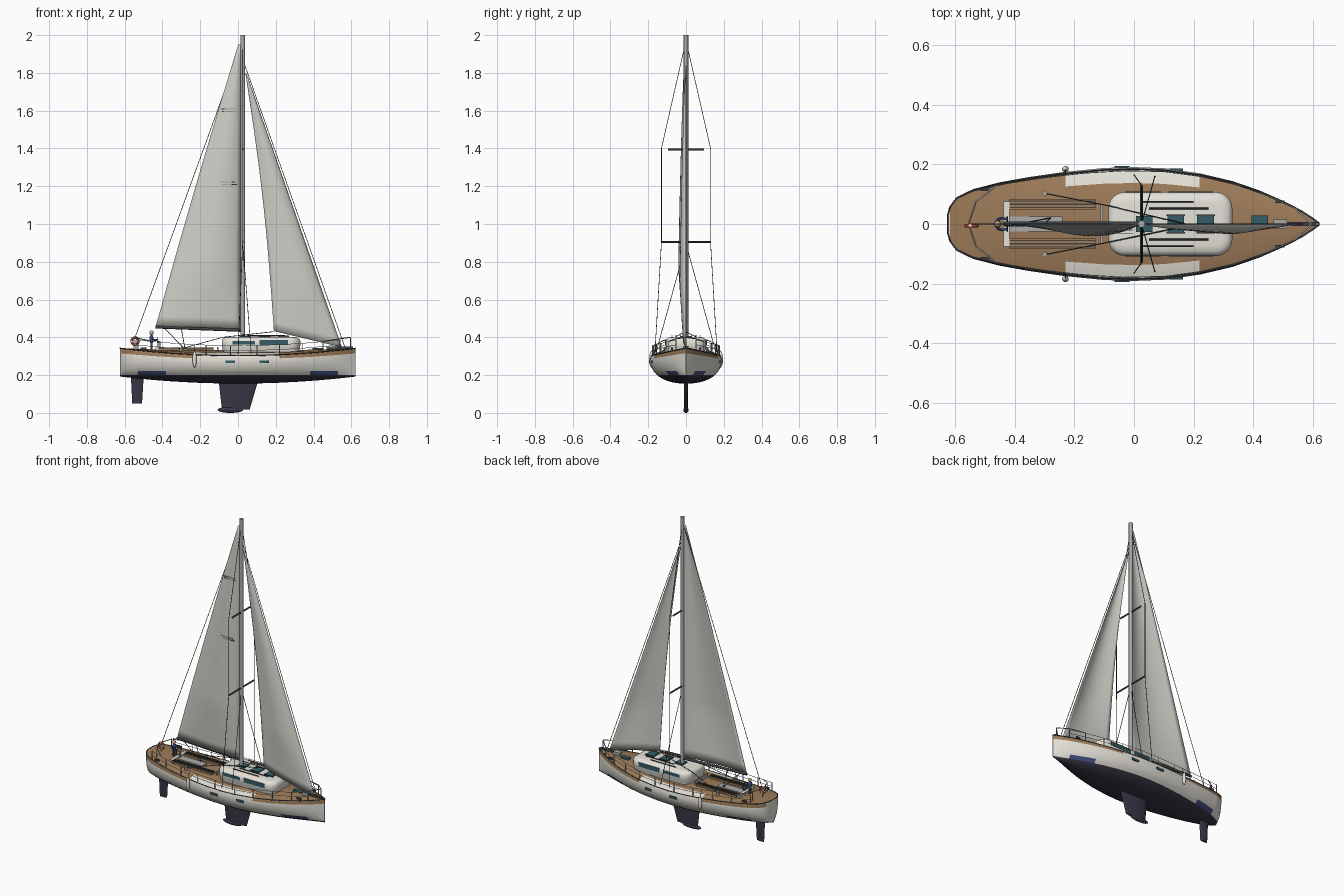
import bpy, bmesh, math
from mathutils import Vector, Matrix

if "Cube" in bpy.data.objects:
    bpy.data.objects.remove(bpy.data.objects["Cube"])

def mat(name, r, g, b):
    m = bpy.data.materials.new(name)
    m.diffuse_color = (r, g, b, 1)
    m.use_nodes = True
    m.node_tree.nodes["Principled BSDF"].inputs["Base Color"].default_value = m.diffuse_color
    return m

WHITE = mat("hull white", .78, .76, .69)
SAIL = mat("sail cloth", .62, .62, .57)
TEAK = mat("teak brown", .34, .20, .10)
NAVY = mat("bottom paint", .042, .036, .06)
BLUE = mat("deep blue", .06, .085, .24)
GLASS = mat("teal glass", .035, .11, .14)
DARK = mat("dark fittings", .05, .055, .06)
METAL = mat("light metal", .40, .41, .40)
RED = mat("buoy red", .40, .05, .035)
SKIN = mat("skin tan", .58, .42, .24)

def finish(name, bm, *mats, smooth=True, angle=35):
    bmesh.ops.recalc_face_normals(bm, faces=bm.faces[:])
    me = bpy.data.meshes.new(name)
    bm.to_mesh(me)
    bm.free()
    for m in mats:
        me.materials.append(m)
    ob = bpy.data.objects.new(name, me)
    bpy.context.collection.objects.link(ob)
    if smooth:
        bpy.ops.object.select_all(action='DESELECT')
        ob.select_set(True)
        bpy.context.view_layer.objects.active = ob
        bpy.ops.object.shade_smooth_by_angle(angle=math.radians(angle))
    return ob

def loft(bm, rings, cap=True):
    vs = [[bm.verts.new(p) for p in r] for r in rings]
    n = len(vs[0])
    for a, b in zip(vs, vs[1:]):
        for i in range(n):
            bm.faces.new((a[i], a[(i + 1) % n], b[(i + 1) % n], b[i]))
    if cap:
        bm.faces.new(vs[0])
        bm.faces.new(vs[-1])

def boxes(name, items, m):
    """items: (centre, size) pairs joined in one object"""
    bm = bmesh.new()
    for c, s in items:
        bmesh.ops.create_cube(bm, size=1, matrix=Matrix.Translation(c) @ Matrix.Diagonal((*s, 1)))
    return finish(name, bm, m, smooth=False)

def tubes(name, paths, r, m, n=6):
    """round bars between consecutive points"""
    bm = bmesh.new()
    for path in paths:
        for a, b in zip(path, path[1:]):
            a, b = Vector(a), Vector(b)
            d = b - a
            M = Matrix.Translation((a + b) / 2) @ d.to_track_quat('Z', 'Y').to_matrix().to_4x4()
            bmesh.ops.create_cone(bm, cap_ends=True, segments=n, radius1=r, radius2=r, depth=d.length, matrix=M)
    return finish(name, bm, m, angle=65)

def balls(name, items, m):
    bm = bmesh.new()
    for c, s in items:
        bmesh.ops.create_uvsphere(bm, u_segments=16, v_segments=10, radius=1,
                                  matrix=Matrix.Translation(c) @ Matrix.Diagonal((*s, 1)))
    return finish(name, bm, m, angle=60)

def ring_pts(c, r, axis, n=24):
    out = []
    for i in range(n + 1):
        a, b = r * math.cos(2 * math.pi * i / n), r * math.sin(2 * math.pi * i / n)
        out.append(Vector(c) + Vector((a, 0, b) if axis == 'y' else (0, a, b)))
    return out

# hull plan: station x, half beam
PLAN = [(-.625, .03), (-.617, .06), (-.595, .09), (-.54, .117), (-.45, .14), (-.35, .158), (-.23, .175),
        (-.1, .188), (0, .191), (.1, .187), (.22, .17), (.33, .144), (.42, .113), (.5, .078),
        (.56, .046), (.6, .019), (.622, .002)]

def beam(x):
    for (a, u), (b, v) in zip(PLAN, PLAN[1:]):
        if a <= x <= b:
            return u + (v - u) * (x - a) / (b - a)
    return 0

def sheer(x): return .285 + .03 * (x / .62) ** 2
def rim(x): return sheer(x) + .017 + .010 * (x / .62) ** 2
def deck(x): return .33 + .012 * (x / .62) ** 2

# hull and deck in one loft, coloured by height and position
bm = bmesh.new()
rings = []
for x, w in PLAN:
    zs, zb = sheer(x), .155 + .037 * (x / .62) ** 2
    half = []
    for i in range(1, 11):
        t = math.pi / 2 * i / 10
        half.append((w * math.sin(t) ** .88, zs - (zs - zb) * math.cos(t) ** .92))
    zr, zc = rim(x), deck(x)
    half += [(w * .97, zr), (w * .72, zr + (zc - zr) * .55)]
    rings.append([(x, 0, zb)] + [(x, y, z) for y, z in half] + [(x, 0, zc)] +
                 [(x, -y, z) for y, z in reversed(half)])
loft(bm, rings)
cuts = [((0, 0, z), (0, 0, 1)) for z in (.2, .222)] + [((x, 0, 0), (1, 0, 0)) for x in (-.53, -.38, .38, .53)]
for co, no in cuts:
    bmesh.ops.bisect_plane(bm, geom=bm.verts[:] + bm.edges[:] + bm.faces[:], plane_co=co, plane_no=no)
for f in bm.faces:
    c = f.calc_center_median()
    side = abs(c.y) > beam(c.x) * .7
    if c.z < .2:
        f.material_index = 2
    elif c.z < .222 and .38 < abs(c.x) < .53:
        f.material_index = 3
    elif abs(c.x) < .62 and c.z > sheer(c.x) + .003 and not (side and -.23 < c.x < .22):
        f.material_index = 1
finish("hull", bm, WHITE, TEAK, NAVY, BLUE, angle=40)

# keel, bulb and rudder
def fin(name, sections):
    bm = bmesh.new()
    rings = []
    for x0, x1, z, t in sections:
        xm, a = (x0 + x1) / 2, (x1 - x0) / 2
        rings.append([(xm + a * math.cos(k * math.pi / 8),
                       t * math.sin(k * math.pi / 8) * (1 - .3 * math.cos(k * math.pi / 8)), z) for k in range(16)])
    loft(bm, rings)
    return finish(name, bm, NAVY)

fin("keel_fin", [(-.103, .108, .175, .011), (-.085, .062, .018, .009)])
fin("rudder", [(-.568, -.498, .215, .008), (-.56, -.508, .05, .006)])
balls("keel_bulb", [((-.04, 0, .016), (.068, .014, .016))], NAVY)

# cabin trunk: rounded rectangle rings
bm = bmesh.new()
rings = []
for z, d in [(.315, .008), (.345, .003), (.355, 0), (.38, 0), (.392, .006), (.399, .016), (.402, .035)]:
    ring = []
    for sx, sy, a0 in [(1, 1, 0), (-1, 1, 90), (-1, -1, 180), (1, -1, 270)]:
        for k in range(7):
            a = math.radians(a0 + 15 * k)
            ring.append((.122 + sx * .153 + (.055 - d) * math.cos(a), sy * .052 + (.055 - d) * math.sin(a), z))
    rings.append(ring)
loft(bm, rings)
finish("cabin", bm, WHITE, angle=45)
S = (-1, 1)
boxes("cabin_windows", [((.19, s * .107, .372), (.15, .004, .026)) for s in S] +
      [((.03, s * .107, .372), (.12, .004, .018)) for s in S], GLASS)
boxes("hatches", [((.14, 0, .404), (.056, .056, .008)), ((.24, 0, .404), (.056, .056, .008)),
                  ((.035, 0, .404), (.055, .055, .007)), ((.422, .013, .338), (.056, .03, .01))], GLASS)
boxes("hatch_frames", [((x, s * .03, .404), (.062, .005, .01)) for x in (.14, .24) for s in S], DARK)
tubes("cabin_handrails", [[(.02, s * .075, .407), (.2, s * .075, .407)] for s in S] +
      [[(.05, s * .052, .41), (.25, s * .052, .41)] for s in S], .003, DARK)
boxes("hull_portlights", [((x, s * (beam(x) + .001), .271), (.05, .008, .014))
                          for x in (-.04, .14) for s in S], GLASS)

# cockpit
boxes("cockpit_sole", [((-.34, 0, .334), (.2, .05, .006))], METAL)
boxes("cockpit_coaming", [((-.427, 0, .338), (.02, .15, .014))], WHITE)
boxes("companionway_step", [((-.108, 0, .338), (.008, .13, .024))], METAL)
boxes("cockpit_benches", [((-.275, s * .066, .335), (.29, .034, .012)) for s in S], TEAK)
boxes("bench_slats", [((-.275, s * y, .3425), (.29, .004, .005)) for s in S for y in (.055, .066, .077)], DARK)
for n, x, y in [("port", -.3, .103), ("starboard", -.3, -.103)]:
    tubes("winch_" + n, [[(x, y, .315), (x, y, .345)]], .009, METAL, 12)
tubes("wheel", [ring_pts((-.425, 0, .375), .024, 'x')], .0025, DARK)
tubes("wheel_pedestal", [[(-.415, 0, .335), (-.415, 0, .378)], [(-.43, 0, .375), (-.41, 0, .375)]], .005, METAL, 10)

# mast, boom and spreaders
tubes("mast", [[(.025, 0, .31), (.025, 0, 2)]], .012, METAL, 16)
tubes("boom", [[(.02, 0, .437), (-.437, 0, .455)]], .008, DARK, 12)
tubes("spreaders", [[(.025, -.13, .905), (.025, .13, .905)], [(.025, -.095, 1.395), (.025, .095, 1.395)]], .005, DARK, 8)

# standing and running rigging
stays = [[(-.55, 0, .385), (.022, 0, 1.96)], [(.565, 0, .35), (.036, 0, 1.84)]]
for s in S:
    stays.append([(.025, 0, 1.97), (.025, s * .13, 1.4), (.025, s * .13, .905), (0, s * .165, .315)])
    stays.append([(.025, 0, .895), (.07, s * .16, .315)])
tubes("stays", stays, .0018, DARK, 5)
tubes("sheets", [[(.19, -.004, .43), (-.08, s * .06, .40), (-.3, s * .103, .34)] for s in S] +
      [[(-.39, 0, .45), (-.28, .02, .335)], [(-.3, 0, .447), (-.28, .02, .335)]], .002, DARK, 5)

# sails: cambered grids between luff and leech
def sail(name, tack, head, clew, top, depth, roach, nu=14, nv=28):
    bm = bmesh.new()
    tack, head, clew, top = map(Vector, (tack, head, clew, top))
    grid = []
    for j in range(nv + 1):
        v = j / nv
        a, b = tack.lerp(head, v), clew.lerp(top, v)
        b.x += roach * math.sin(math.pi * v)
        row = []
        for i in range(nu + 1):
            u = i / nu
            p = a.lerp(b, u)
            p.y -= depth * math.sin(math.pi * u ** .8) * (1 - v) ** .6 * min(1, .35 + 3 * v)
            row.append(bm.verts.new(p))
        grid.append(row)
    for r, q in zip(grid, grid[1:]):
        for i in range(nu):
            bm.faces.new((r[i], r[i + 1], q[i + 1], q[i]))
    ob = finish(name, bm, SAIL)
    mod = ob.modifiers.new("thickness", 'SOLIDIFY')
    mod.thickness = .003
    mod.offset = 0
    return ob

sail("mainsail", (.014, 0, .445), (.014, 0, 1.95), (-.435, 0, .46), (.002, 0, 1.95), .046, -.006)
sail("jib", (.55, 0, .347), (.043, 0, 1.80), (.19, -.004, .433), (.04, 0, 1.80), .036, .018)
boxes("reef_marks", [((x, y, z), (.08, .003, .005)) for x, y, z in
                     [(-.055, -.031, 1.222), (-.045, -.031, 1.21), (-.05, -.02, 1.608), (-.045, -.02, 1.596)]], METAL)

# rails around the deck edge
edge = {s: [(x, s * w * .965, rim(x)) for x, w in PLAN] for s in S}
tubes("toe_rail", list(edge.values()) + [[edge[-1][0], edge[1][0]]], .003, DARK)
posts = [-.54, -.42, -.3, -.17, -.04, .1, .22, .34, .45, .54]
def rail(x, s, h): return (x, s * beam(x) * .94, rim(x) + h)
tubes("stanchions", [[rail(x, s, 0), rail(x, s, .054)] for x in posts for s in S], .0024, METAL)
tubes("lifelines", [[rail(x, s, h) for x in posts] for s in S for h in (.028, .054)], .0014, METAL, 5)
tubes("bow_and_stern_rails",
      [[rail(.45, -1, .056), rail(.54, -1, .06), (.595, 0, .40), rail(.54, 1, .06), rail(.45, 1, .056)],
       [(.595, 0, .34), (.595, 0, .40)],
       [rail(-.46, -1, .056), (-.53, -.075, .395), (-.555, 0, .395), (-.53, .075, .395), rail(-.46, 1, .056)],
       [(-.53, -.075, .33), (-.53, -.075, .395)], [(-.53, .075, .33), (-.53, .075, .395)],
       [(-.55, 0, .335), (-.55, 0, .395)]], .0028, METAL)

# deck hardware
boxes("cleats", [((x, s * beam(x) * .9, rim(x) + .012), (.03, .008, .012))
                 for x in (.49, -.5) for s in S], DARK)
boxes("windlass", [((.49, 0, .345), (.045, .03, .018))], METAL)
boxes("bow_roller", [((.56, 0, .345), (.1, .014, .012))], DARK)
balls("fenders", [((-.23, s * (beam(-.23) + .009), .283), (.011, .011, .043)) for s in S], WHITE)
tubes("fender_ropes", [[(-.23, s * .184, .32), rail(-.23, s, .054)] for s in S], .0015, DARK)

# lifebuoy ring with coloured quarters
bm = bmesh.new()
N, P = 32, 10
vs = [[bm.verts.new((-.545 + (.019 + .006 * math.cos(q)) * math.cos(a), -.006 + .006 * math.sin(q),
                     .38 + (.019 + .006 * math.cos(q)) * math.sin(a)))
       for q in (2 * math.pi * k / P for k in range(P))] for a in (2 * math.pi * i / N for i in range(N))]
for i in range(N):
    for k in range(P):
        f = bm.faces.new((vs[i][k], vs[(i + 1) % N][k], vs[(i + 1) % N][(k + 1) % P], vs[i][(k + 1) % P]))
        f.material_index = int(i % 8 < 2)
finish("lifebuoy", bm, RED, WHITE, angle=60)

# sailor at the helm
tubes("sailor_legs", [[(-.458, s * .006, .335), (-.458, s * .006, .375)] for s in S], .006, DARK, 10)
balls("sailor_body", [((-.458, 0, .39), (.011, .015, .025))], BLUE)
tubes("sailor_arms", [[(-.458, s * .015, .402), (-.445, s * .02, .385), (-.423, s * .016, .388)] for s in S], .0045, BLUE, 8)
balls("sailor_head", [((-.458, 0, .424), (.011, .011, .012))], SKIN)
